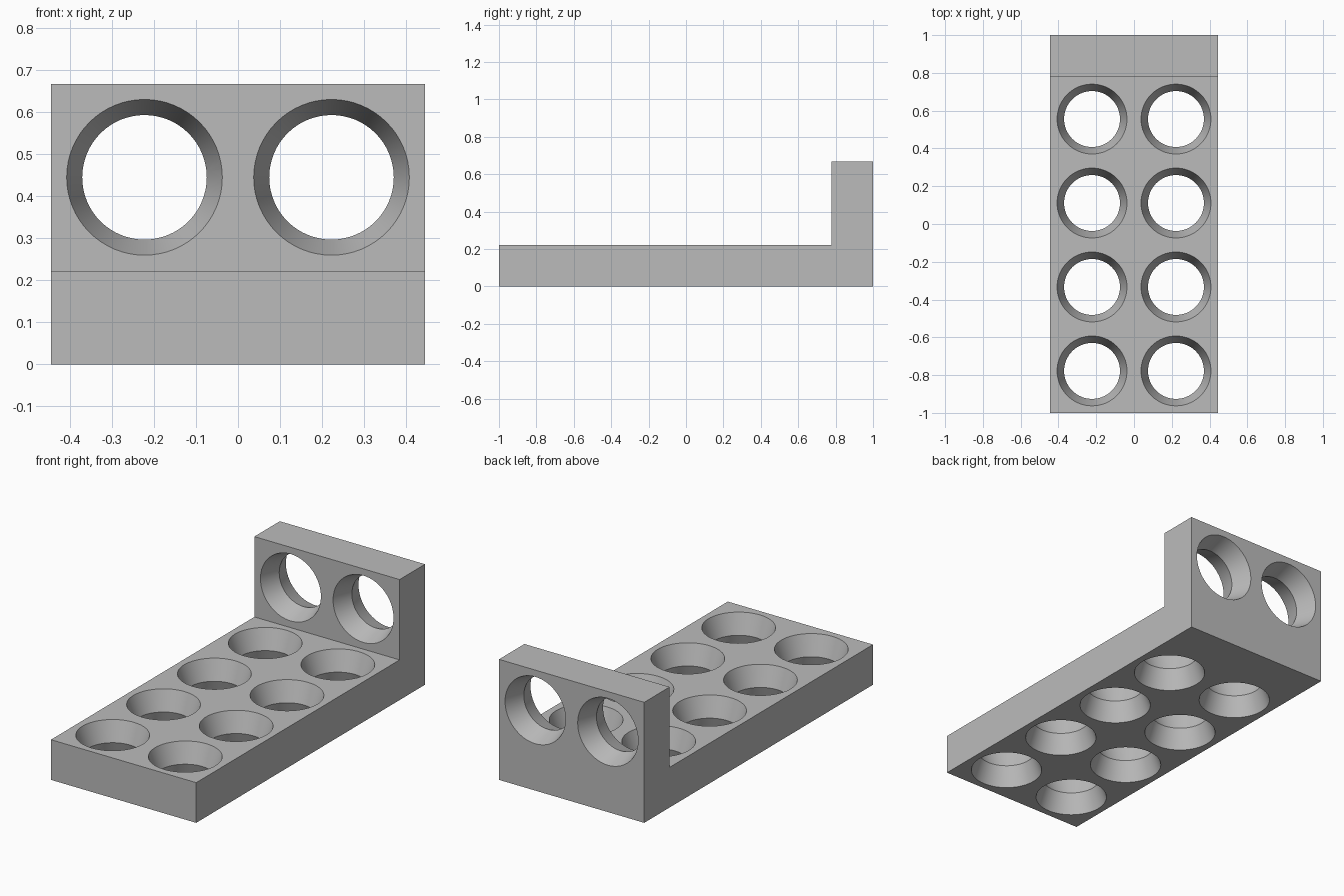
import bpy, bmesh, math
from mathutils import Matrix, Vector

cube = bpy.data.objects.get("Cube")
if cube:
    bpy.data.objects.remove(cube, do_unlink=True)

T = 2 / 9            # plate thickness, also half the hole spacing
RIM, WAIST = 0.185, 0.148
SIDES = 64

grey = bpy.data.materials.new("plain grey")
grey.use_nodes = True
colour = (0.5, 0.5, 0.5, 1)
grey.diffuse_color = colour
grey.node_tree.nodes["Principled BSDF"].inputs["Base Color"].default_value = colour


def make_object(name, bm):
    bmesh.ops.recalc_face_normals(bm, faces=bm.faces)
    mesh = bpy.data.meshes.new(name)
    bm.to_mesh(mesh)
    bm.free()
    mesh.materials.append(grey)
    obj = bpy.data.objects.new(name, mesh)
    bpy.context.collection.objects.link(obj)
    return obj


def add_hourglass(bm, centre, turn):
    """Double-cone hole shape, running slightly past both plate faces."""
    half = T / 2 + 0.02
    wide = WAIST + (RIM - WAIST) * half / (T / 2)
    rings = []
    for z, r in ((-half, wide), (0, WAIST), (half, wide)):
        ring = []
        for i in range(SIDES):
            a = math.tau * i / SIDES
            p = turn @ Vector((r * math.cos(a), r * math.sin(a), z))
            ring.append(bm.verts.new(p + Vector(centre)))
        rings.append(ring)
    for low, high in zip(rings, rings[1:]):
        for i in range(SIDES):
            j = (i + 1) % SIDES
            bm.faces.new((low[i], low[j], high[j], high[i]))
    bm.faces.new(rings[0][::-1])
    bm.faces.new(rings[-1])


# L-shaped bracket: side profile pushed across the width
bm = bmesh.new()
profile = [(-1, 0), (1, 0), (1, 3 * T), (1 - T, 3 * T), (1 - T, T), (-1, T)]
side = bm.faces.new([bm.verts.new((-2 * T, y, z)) for y, z in profile])
pushed = bmesh.ops.extrude_face_region(bm, geom=[side])["geom"]
bmesh.ops.translate(bm, vec=(4 * T, 0, 0),
                    verts=[v for v in pushed if isinstance(v, bmesh.types.BMVert)])
bracket = make_object("bracket", bm)

# Hole cutters: four pairs in the base, one pair in the upright
bm = bmesh.new()
flat = Matrix.Identity(3)
upright = Matrix.Rotation(math.pi / 2, 3, "X")
for x in (-T, T):
    for row in range(4):
        add_hourglass(bm, (x, -1 + T + 2 * T * row, T / 2), flat)
    add_hourglass(bm, (x, 1 - T / 2, 2 * T), upright)
cutter = make_object("hole_cutter", bm)
cutter.hide_render = True

# Cut the holes and tidy up
bpy.ops.object.select_all(action="DESELECT")
bpy.context.view_layer.objects.active = bracket
bracket.select_set(True)
cut = bracket.modifiers.new("holes", "BOOLEAN")
cut.operation = "DIFFERENCE"
cut.solver = "EXACT"
cut.object = cutter
bpy.ops.object.modifier_apply(modifier=cut.name)
bpy.data.objects.remove(cutter, do_unlink=True)
bpy.ops.object.shade_smooth_by_angle(angle=math.radians(25))
